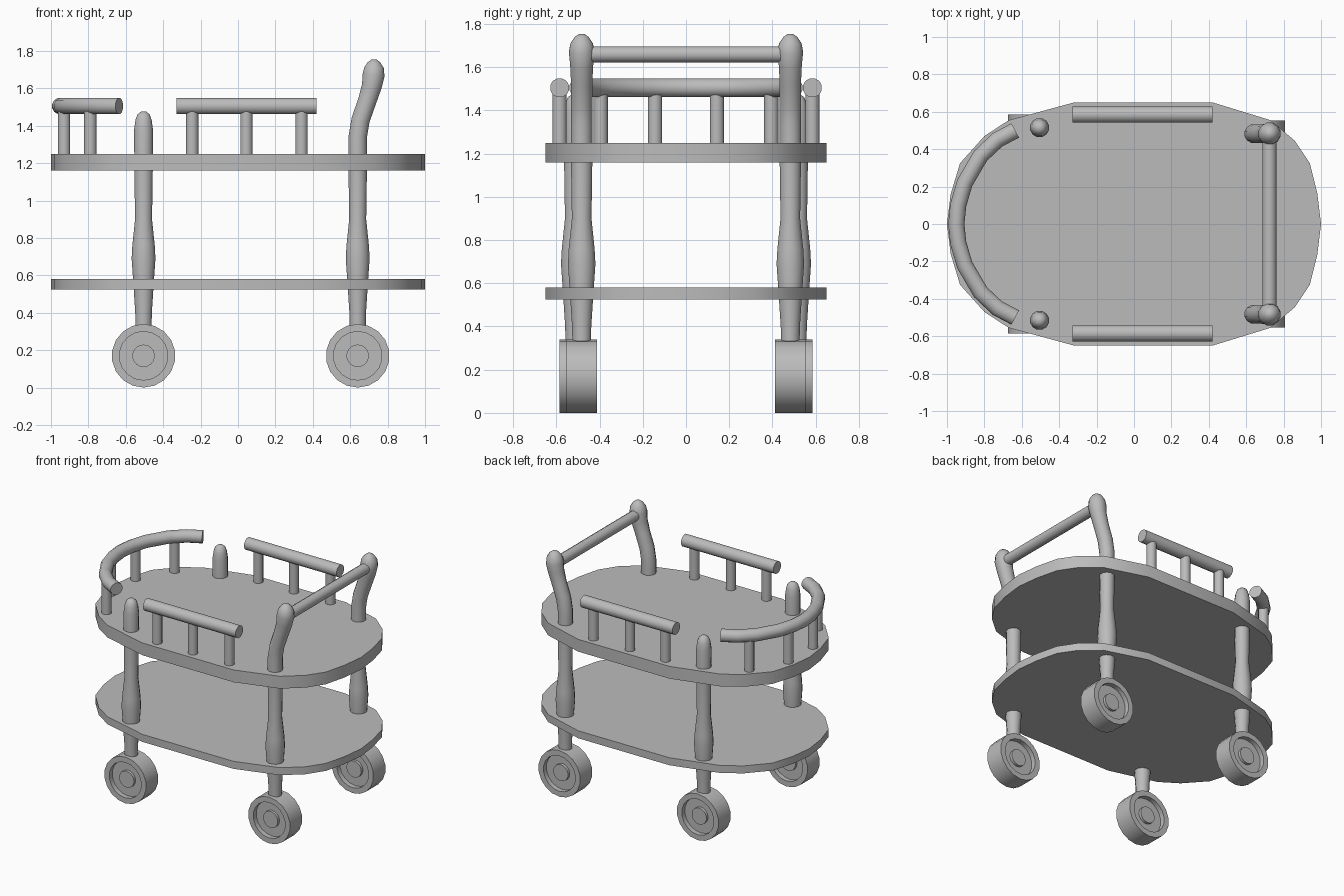
import bpy
import bmesh
import math
from mathutils import Vector

cube = bpy.data.objects.get("Cube")
if cube:
    bpy.data.objects.remove(cube, do_unlink=True)

grey = bpy.data.materials.new("plain grey")
grey.use_nodes = True
colour = (0.5, 0.5, 0.5, 1)
grey.diffuse_color = colour
grey.node_tree.nodes["Principled BSDF"].inputs["Base Color"].default_value = colour


def finish(name, bm, angle=40):
    bmesh.ops.recalc_face_normals(bm, faces=bm.faces)
    mesh = bpy.data.meshes.new(name)
    bm.to_mesh(mesh)
    bm.free()
    mesh.materials.append(grey)
    ob = bpy.data.objects.new(name, mesh)
    bpy.context.collection.objects.link(ob)
    bpy.ops.object.select_all(action='DESELECT')
    ob.select_set(True)
    bpy.context.view_layer.objects.active = ob
    bpy.ops.object.shade_smooth_by_angle(angle=math.radians(angle))
    return ob


def sweep(name, stations, sides=12, axis=None):
    """Skin rings of given radius along (point, radius) stations."""
    bm = bmesh.new()
    pts = [Vector(p) for p, r in stations]
    rings = []
    for i, (p, r) in enumerate(stations):
        t = Vector(axis) if axis else pts[min(i + 1, len(pts) - 1)] - pts[max(i - 1, 0)]
        t.normalize()
        ref = Vector((0, 1, 0)) if abs(t.y) < 0.5 and abs(t.z) > 0.5 else Vector((0, 0, 1))
        u = ref.cross(t).normalized()
        v = t.cross(u)
        ring = []
        for k in range(sides):
            a = 2 * math.pi * (k + 0.5) / sides
            ring.append(bm.verts.new(pts[i] + r * (math.cos(a) * u + math.sin(a) * v)))
        rings.append(ring)
    for a, b in zip(rings, rings[1:]):
        for k in range(sides):
            j = (k + 1) % sides
            bm.faces.new((a[k], a[j], b[j], b[k]))
    bm.faces.new(rings[0])
    bm.faces.new(rings[-1])
    return finish(name, bm)


def rod(name, a, b, r):
    return sweep(name, [(a, r), (b, r)])


def shelf(name, bottom, top):
    half = [(1, 0), (0.98, 0.165), (0.94, 0.325), (0.86, 0.445), (0.73, 0.555),
            (0.42, 0.65), (-0.32, 0.65), (-0.67, 0.555), (-0.8, 0.47),
            (-0.93, 0.325), (-0.98, 0.16), (-1, 0)]
    outline = half + [(x, -y) for x, y in reversed(half[1:-1])]
    bm = bmesh.new()
    face = bm.faces.new([bm.verts.new((x, y, bottom)) for x, y in outline])
    ext = bmesh.ops.extrude_face_region(bm, geom=[face])
    moved = [g for g in ext["geom"] if isinstance(g, bmesh.types.BMVert)]
    bmesh.ops.translate(bm, verts=moved, vec=(0, 0, top - bottom))
    return finish(name, bm, 30)


def wheel(name, x, y):
    # Hub, recess and tyre, mirrored to the other face
    profile = [(0.06, 0.055), (0.06, 0.035), (0.13, 0.035), (0.13, 0.07), (0.17, 0.07)]
    stations = [((x, y - d, 0.17), r) for r, d in profile]
    stations += [((x, y + d, 0.17), r) for r, d in reversed(profile)]
    return sweep(name, stations, 18, (0, 1, 0))


shelf("lower_shelf", 0.525, 0.58)
shelf("upper_shelf", 1.16, 1.25)

# Turned leg profile shared by all four legs: height, radius
turned = [(0.3, 0.044), (0.4, 0.046), (0.55, 0.056), (0.69, 0.066), (0.76, 0.062),
          (0.9, 0.047), (1.16, 0.051)]
# Plain rounded top, and bent top with a knob: x offset, height, radius
peg_top = [(0, 1.38, 0.052), (0, 1.43, 0.045), (0, 1.46, 0.034), (0, 1.475, 0.015)]
bent_top = [(0, 1.34, 0.051), (0.015, 1.43, 0.051), (0.05, 1.53, 0.051),
            (0.075, 1.61, 0.055), (0.085, 1.67, 0.061), (0.087, 1.71, 0.054),
            (0.087, 1.74, 0.034), (0.087, 1.755, 0.012)]

for s, side in ((-1, "front"), (1, "back")):
    for end, x, y, top in (("right", -0.505, 0.515, peg_top), ("left", 0.64, 0.483, bent_top)):
        path = [((x, s * y, z), r) for z, r in turned]
        path += [((x + dx, s * y, z), r) for dx, z, r in top]
        sweep(f"{side}_{end}_leg", path)
        wheel(f"{side}_{end}_wheel", x, s * y)

    # Straight side rail on three spindles
    rod(f"{side}_rail", (-0.33, s * 0.585, 1.505), (0.42, s * 0.585, 1.505), 0.045)
    for i, x in enumerate((-0.245, 0.045, 0.34)):
        rod(f"{side}_rail_spindle_{i}", (x, s * 0.585, 1.24), (x, s * 0.585, 1.5), 0.034)

    # Spindles under the curved rail
    for i, (x, y) in enumerate(((-0.93, 0.143), (-0.79, 0.395))):
        rod(f"{side}_curved_rail_spindle_{i}", (x, s * y, 1.24), (x, s * y, 1.5), 0.034)

# Curved end rail
bend = [(-0.635, 0.5), (-0.73, 0.45), (-0.82, 0.365), (-0.905, 0.22), (-0.94, 0.1), (-0.95, 0)]
bend += [(x, -y) for x, y in reversed(bend[:-1])]
sweep("curved_rail", [((x, y, 1.505), 0.045) for x, y in bend])

# Push handle between the knobs
rod("push_handle", (0.724, -0.483, 1.66), (0.724, 0.483, 1.66), 0.038)
